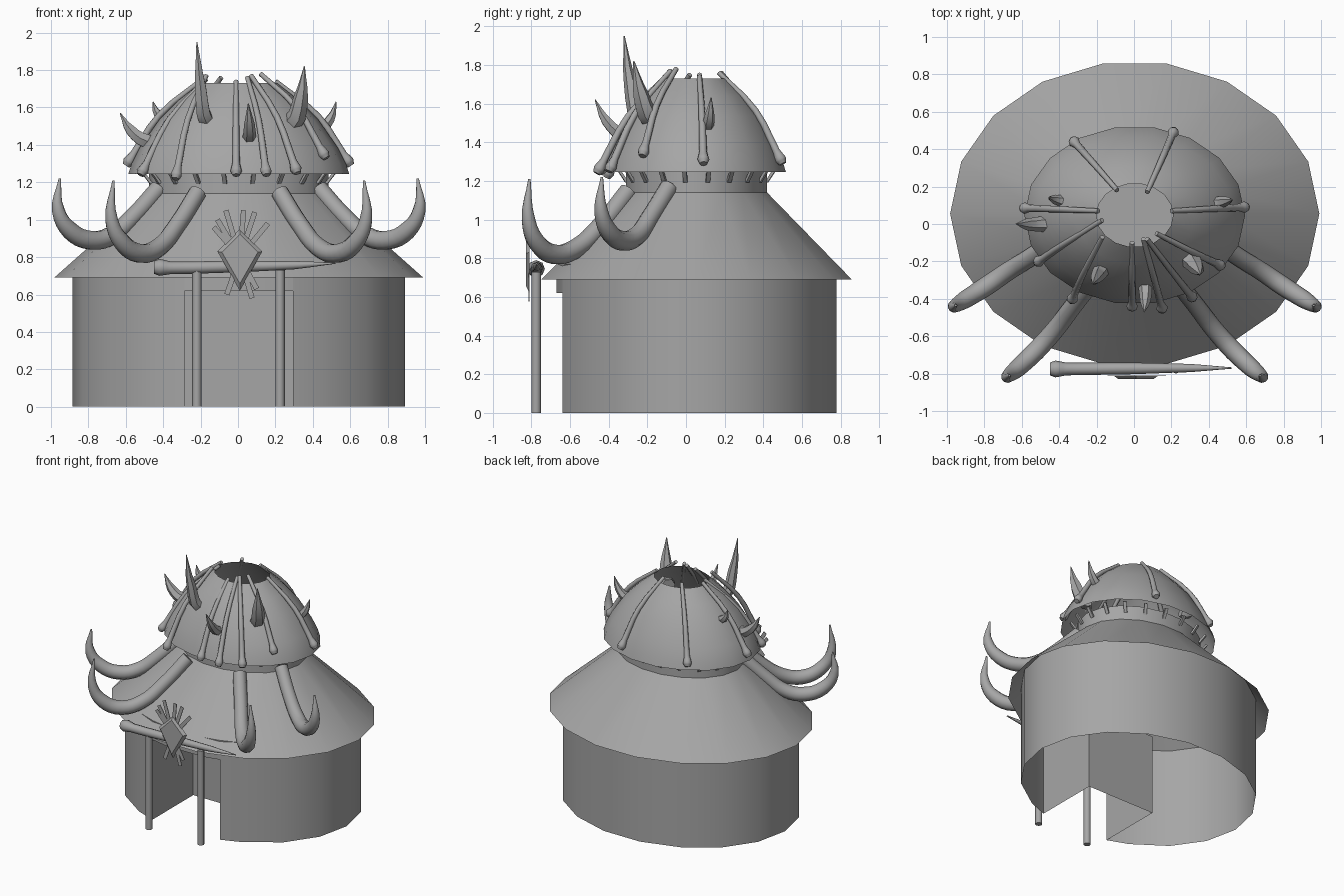
import bpy, bmesh, math
from mathutils import Vector

if "Cube" in bpy.data.objects:
    bpy.data.objects.remove(bpy.data.objects["Cube"])

CX, CY = 0.004, 0.055  # centre of the hut
SEG = 18

GREY = bpy.data.materials.new("grey")
GREY.diffuse_color = (.38, .38, .38, 1)
GREY.use_nodes = True
GREY.node_tree.nodes["Principled BSDF"].inputs["Base Color"].default_value = GREY.diffuse_color


def select(ob):
    bpy.ops.object.select_all(action='DESELECT')
    ob.select_set(True)
    bpy.context.view_layer.objects.active = ob


def finish(name, bm, smooth=True):
    me = bpy.data.meshes.new(name)
    bm.to_mesh(me)
    bm.free()
    me.materials.append(GREY)
    ob = bpy.data.objects.new(name, me)
    bpy.context.collection.objects.link(ob)
    select(ob)
    if smooth:
        bpy.ops.object.shade_smooth_by_angle(angle=math.radians(40))
    return ob


def ell(rx, ry, deg, z, cy=CY):
    a = math.radians(deg)
    return Vector((CX + rx * math.cos(a), cy + ry * math.sin(a), z))


def loft(name, rings, angles, closed=True, cy=CY, cap=False):
    """Skin over elliptical rings (rx, ry, z)."""
    bm = bmesh.new()
    vs = [[bm.verts.new(ell(rx, ry, a, z, cy)) for a in angles] for rx, ry, z in rings]
    n = len(angles)
    for lo, hi in zip(vs, vs[1:]):
        for i in range(n if closed else n - 1):
            j = (i + 1) % n
            bm.faces.new((lo[i], lo[j], hi[j], hi[i]))
    if cap:
        bm.faces.new(vs[-1])
    return finish(name, bm)


def tube(name, pts, radii, res=2, steps=4):
    """Tapered round tube along a smooth path."""
    cu = bpy.data.curves.new(name, 'CURVE')
    cu.dimensions = '3D'
    cu.bevel_depth = 1.0
    cu.bevel_resolution = res
    cu.resolution_u = steps
    cu.use_fill_caps = True
    cu.materials.append(GREY)
    sp = cu.splines.new('BEZIER')
    sp.bezier_points.add(len(pts) - 1)
    for bp, p, r in zip(sp.bezier_points, pts, radii):
        bp.co = p
        bp.radius = r
    for bp in sp.bezier_points:
        bp.handle_left_type = bp.handle_right_type = 'AUTO'
    ob = bpy.data.objects.new(name, cu)
    bpy.context.collection.objects.link(ob)
    select(ob)
    bpy.ops.object.convert(target='MESH')
    bpy.ops.object.shade_smooth_by_angle(angle=math.radians(50))
    return bpy.context.object


def bar(name, a, b, w, t, side=None):
    """Flat bar from a to b, width w along side, thickness t."""
    a, b = Vector(a), Vector(b)
    d = (b - a).normalized()
    s = Vector(side).normalized() if side else d.cross(Vector((0, 1, 0))).normalized()
    n = d.cross(s).normalized()
    bm = bmesh.new()
    bmesh.ops.create_cube(bm, size=1)
    for v in bm.verts:
        x, y, z = v.co
        v.co = (a + b) / 2 + s * (x * w) + n * (y * t) + d * (z * (b - a).length)
    return finish(name, bm, False)


ring = [i * 360 / SEG for i in range(SEG)]

# Round wall with a doorway, plus lintel; both run up to the roof underside
wall_angles = [-71] + list(range(-60, 241, 20)) + [251]
loft("wall", [(.89, .735, 0), (.89, .735, .77)], wall_angles, False)
loft("lintel", [(.89, .735, .62), (.89, .735, .77)], [251, 260, 280, 289], False)

# Doorway recess: two sides, back and ceiling
bm = bmesh.new()
yf, yb, dx, h = CY - .695, -.14, .29, .62
lo = [bm.verts.new((CX + x, y, 0)) for x, y in ((-dx, yf), (-dx, yb), (dx, yb), (dx, yf))]
hi = [bm.verts.new((v.co.x, v.co.y, h)) for v in lo]
for i in range(3):
    bm.faces.new((lo[i], lo[i + 1], hi[i + 1], hi[i]))
bm.faces.new(hi)
finish("door_recess", bm, False)

# Conical roof, capped neck, upper dome open at the top
loft("roof", [(.987, .815, .69), (.48, .37, 1.14)], ring)
loft("neck", [(.48, .37, 1.14), (.48, .37, 1.25)], ring, cap=True)
loft("dome", [(.59, .477, 1.245), (.573, .46, 1.30), (.53, .425, 1.385), (.425, .345, 1.535),
              (.32, .26, 1.64), (.205, .17, 1.73)], ring, cy=.047)

# Short struts under the dome rim
for i in range(20):
    a = i * 18 + 9
    t = math.radians(a)
    bar("rim_strut", ell(.475, .367, a, 1.195), ell(.525, .41, a, 1.26), .022, .014,
        (-math.sin(t), math.cos(t), 0))

# Bones laid over the dome: (lower x, y, z), (upper x, y, z)
bones = [((-.51, -.20, 1.26), (-.17, .02, 1.75)), ((-.585, .085, 1.31), (-.19, .07, 1.75)),
         ((-.32, .44, 1.30), (-.09, .18, 1.76)), ((.21, .49, 1.31), (.07, .17, 1.76)),
         ((.59, .09, 1.31), (.20, .07, 1.74)), ((.46, -.22, 1.35), (.12, -.05, 1.78)),
         ((.31, -.39, 1.27), (.07, -.08, 1.77)), ((.15, -.45, 1.26), (.05, -.08, 1.76)),
         ((-.01, -.44, 1.26), (-.01, -.10, 1.74)), ((-.33, -.40, 1.24), (-.17, -.07, 1.77))]
for a, b in bones:
    a, b = Vector(a), Vector(b)
    out = Vector((a.x, a.y - CY, 0)).normalized()
    mid = (a + b) / 2 + out * .033 + Vector((0, 0, .028))
    d = (mid - a).normalized()
    tube("roof_bone", [a - d * .025, a, a + d * .05, mid, b], [.02, .031, .02, .017, .013], 2, 3)

# Spikes on the dome: base, tip, base radius
spikes = [((-.165, -.23, 1.52), (-.22, -.32, 1.95), .045), ((.29, -.18, 1.52), (.355, -.27, 1.82), .055),
          ((.06, -.33, 1.44), (.055, -.47, 1.62), .038), ((.43, .11, 1.48), (.525, .13, 1.63), .035),
          ((-.49, 0, 1.42), (-.63, .0, 1.57), .042), ((-.37, .12, 1.53), (-.455, .14, 1.63), .033)]
for a, b, r in spikes:
    a, b = Vector(a), Vector(b)
    out = Vector((a.x, a.y - CY, 0)).normalized()
    mid = a.lerp(b, .45) + out * .02 - Vector((0, 0, .01))
    tube("roof_spike", [a - out * .04, a, mid, b], [r * .9, r, r * .75, .003], 1, 3)

# Great curved tusks, mirrored left and right
inner = [(.22, -.30, 1.145), (.33, -.44, .97), (.43, -.57, .85), (.53, -.68, .82),
         (.625, -.77, .88), (.68, -.815, 1.0), (.67, -.81, 1.21)]
outer = [(.43, -.09, 1.165), (.56, -.18, 1.02), (.68, -.255, .915), (.79, -.33, .89),
         (.90, -.40, .94), (.965, -.44, 1.05), (.957, -.435, 1.22)]
for s in (1, -1):
    for name, path in (("inner_tusk", inner), ("outer_tusk", outer)):
        tube(name, [(CX + x * s, y, z) for x, y, z in path],
             [.048, .048, .05, .052, .048, .035, .006], 3, 4)

# Porch posts and cross bone
for x in (-.22, .225):
    tube("porch_post", [(x, -.775, 0), (x, -.775, .73)], [.025, .025], 2, 1)
tube("cross_bone", [(-.45, -.775, .745), (-.42, -.775, .745), (-.36, -.775, .743), (0, -.772, .75),
                    (.3, -.77, .757), (.52, -.77, .768)], [.034, .045, .034, .031, .022, .004], 2, 3)

# Kite-shaped door ornament with fanned slats behind
bm = bmesh.new()
kite = [(.01, .95), (-.11, .83), (.01, .62), (.13, .83)]
back = [bm.verts.new((x, -.81, z)) for x, z in kite]
front = [bm.verts.new((.01 + (x - .01) * .8, -.828, .81 + (z - .81) * .8)) for x, z in kite]
bm.faces.new(front)
bm.faces.new(back[::-1])
for i in range(4):
    j = (i + 1) % 4
    bm.faces.new((back[i], back[j], front[j], front[i]))
bmesh.ops.recalc_face_normals(bm, faces=bm.faces)
finish("door_ornament", bm, False)
for x, z in ((-.13, .96), (-.11, 1.0), (-.065, 1.05), (.03, 1.05), (.09, 1.04), (.16, .98),
             (-.06, .60), (.075, .58), (.10, .63)):
    bar("ornament_slat", (.01, -.812, .80), (x, -.812, z), .028, .004)
